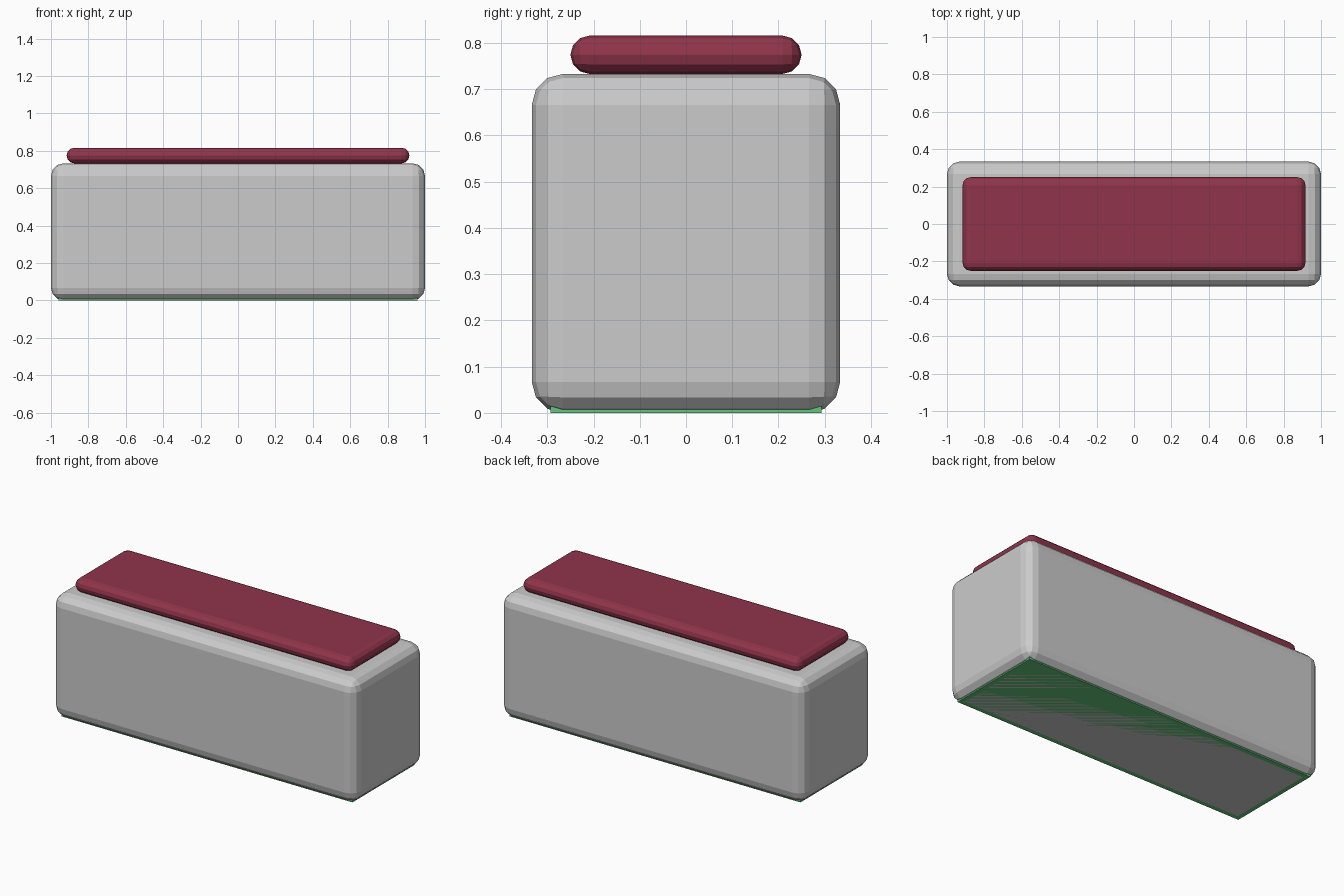
import bpy

if "Cube" in bpy.data.objects:
    bpy.data.objects.remove(bpy.data.objects["Cube"])


def rounded_box(name, size, z0, radius=0, color=None):
    """Box of full size (x, y, z) standing at z0, flat-faced rounded edges."""
    bpy.ops.mesh.primitive_cube_add(size=1, location=(0, 0, z0 + size[2] / 2))
    ob = bpy.context.object
    ob.name = name
    ob.scale = size
    bpy.ops.object.transform_apply(location=False, rotation=False, scale=True)
    if radius:
        bev = ob.modifiers.new("rounding", 'BEVEL')
        bev.width = radius
        bev.segments = 3
    if color:
        mat = bpy.data.materials.new(name + "_color")
        mat.diffuse_color = (*color, 1)
        mat.use_nodes = True
        mat.node_tree.nodes["Principled BSDF"].inputs["Base Color"].default_value = mat.diffuse_color
        ob.data.materials.append(mat)
    return ob


# main block
rounded_box("body", (2.0, 0.667, 0.733), 0, 0.067)
# padded top
rounded_box("top_pad", (1.833, 0.5, 0.083), 0.733, 0.0414, (0.28, 0.035, 0.07))
# thin sheet under the block
rounded_box("base_sheet", (1.92, 0.587, 0.0133), 0, 0, (0.13, 0.56, 0.2))
